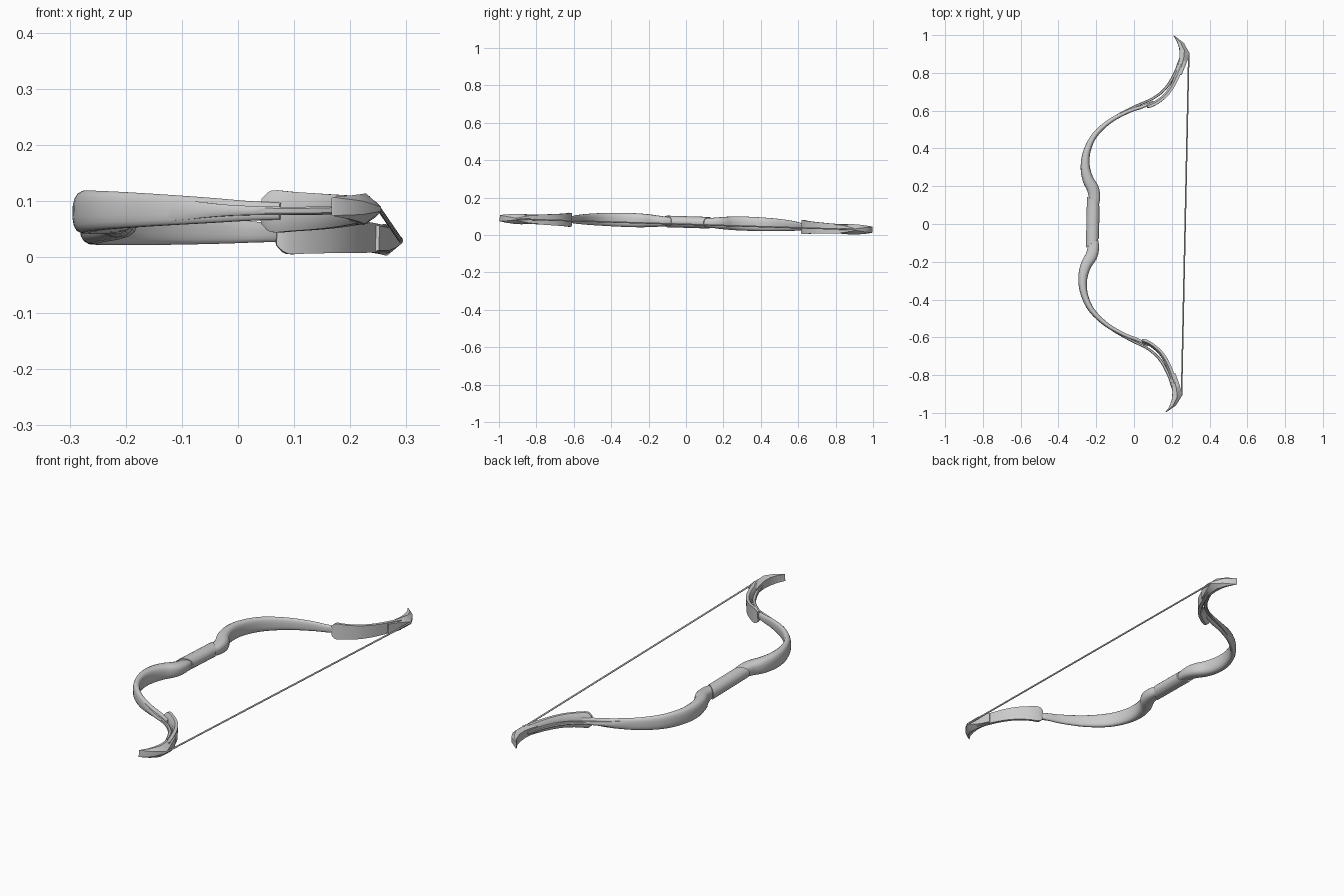
import bpy, math
from mathutils import Vector, Matrix, Euler

if "Cube" in bpy.data.objects:
    bpy.data.objects.remove(bpy.data.objects["Cube"])

# The bow is modelled flat and symmetric in y, then tipped slightly as a whole
TIP = Matrix.Translation((0, 0.0045, 0.064)) @ Euler((-0.031, 0.024, -0.022)).to_matrix().to_4x4()


def make(name, rings, mirror=True, angle=40):
    """Skin a list of vertex rings into a closed solid."""
    n = len(rings[0])
    verts = [v for r in rings for v in r]
    faces = [(i * n + j, i * n + (j + 1) % n, (i + 1) * n + (j + 1) % n, (i + 1) * n + j)
             for i in range(len(rings) - 1) for j in range(n)]
    last = (len(rings) - 1) * n
    faces += [tuple(reversed(range(n))), tuple(range(last, last + n))]
    me = bpy.data.meshes.new(name)
    me.from_pydata(verts, [], faces)
    ob = bpy.data.objects.new(name, me)
    bpy.context.collection.objects.link(ob)
    bpy.ops.object.select_all(action='DESELECT')
    ob.select_set(True)
    bpy.context.view_layer.objects.active = ob
    bpy.ops.object.mode_set(mode='EDIT')
    bpy.ops.mesh.select_all(action='SELECT')
    bpy.ops.mesh.normals_make_consistent(inside=False)
    bpy.ops.object.mode_set(mode='OBJECT')
    bpy.ops.object.shade_smooth_by_angle(angle=math.radians(angle))
    if mirror:
        m = ob.modifiers.new('mirror', 'MIRROR')
        m.use_axis = (False, True, False)
    ob.matrix_world = TIP
    return ob


def smooth(stations, steps):
    """Catmull-Rom resampling of (x, y, half thickness, half width)."""
    p = [Vector(s) for s in stations]
    p = [2 * p[0] - p[1]] + p + [2 * p[-1] - p[-2]]
    out = []
    for a, b, c, d in zip(p, p[1:], p[2:], p[3:]):
        for k in range(steps):
            t = k / steps
            out.append(0.5 * (2 * b + (c - a) * t + (2 * a - 5 * b + 4 * c - d) * t * t
                              + (3 * b - a - 3 * c + d) * t ** 3))
    return out + [p[-2]]


def sweep(name, stations, profile, steps=4):
    """Sweep a (thickness, width) profile along a path in the xy plane."""
    s = smooth(stations, steps)
    rings = []
    for i, q in enumerate(s):
        d = s[min(i + 1, len(s) - 1)] - s[max(i - 1, 0)]
        t = Vector((d[0], d[1])).normalized()
        rings.append([(q[0] - t.y * u * q[2], q[1] + t.x * u * q[2], w * q[3]) for u, w in profile])
    return make(name, rings)


def rounded(n, power):
    pts = []
    for k in range(n):
        a = 2 * math.pi * (k + 0.5) / n
        c, s = math.cos(a), math.sin(a)
        pts.append((math.copysign(abs(c) ** power, c), math.copysign(abs(s) ** power, s)))
    return pts


# Recurved limbs
sweep('limb', [
    (-.215, .080, .024, .022), (-.212, .130, .030, .027), (-.222, .178, .032, .032),
    (-.250, .230, .029, .036), (-.265, .300, .024, .038), (-.256, .380, .019, .037),
    (-.215, .465, .015, .034), (-.135, .540, .012, .029), (-.040, .592, .010, .023),
    (.030, .617, .009, .018), (.090, .645, .007, .015)], rounded(16, .75))

# Narrow rib along the back of each limb
sweep('back_rib', [
    (-.135, .545, .006, .022), (-.080, .580, .007, .018), (0, .622, .007, .010),
    (.090, .665, .007, .0075), (.155, .722, .008, .0075), (.200, .800, .008, .0075),
    (.225, .870, .008, .008)], rounded(8, .6))

# Broad plate on the string side of each limb end
sweep('end_plate', [
    (.055, .622, .009, .022), (.073, .626, .011, .037), (.110, .645, .011, .035),
    (.155, .683, .011, .032), (.190, .735, .012, .029), (.218, .800, .013, .026),
    (.240, .865, .014, .024)], [(-1, -1), (-1, 1), (.2, 1), (1, .5), (1, -.5), (.2, -1)], 3)

# Flared horn tips: outer point, inner point, half widths outer / middle / inner
horn = []
for ox, oy, ix, iy, zo, zm, zi in [
        (.205, .800, .235, .790, .012, .025, .022), (.217, .850, .253, .835, .016, .026, .020),
        (.223, .890, .265, .870, .018, .028, .013), (.220, .930, .274, .908, .019, .027, .004),
        (.208, .966, .243, .960, .018, .022, .012), (.188, .997, .195, .995, .016, .017, .016)]:
    mx, my = (ox + ix) / 2, (oy + iy) / 2
    horn.append([(ox, oy, zo), (mx, my, zm), (ix, iy, zi), (ix, iy, -zi), (mx, my, -zm), (ox, oy, -zo)])
make('horn_tip', horn, angle=30)

# Grip sleeve with slanted ends
N = 20
circle = [(math.cos(2 * math.pi * k / N), math.sin(2 * math.pi * k / N)) for k in range(N)]
make('grip', [[(-.218 + .034 * c, e * (.110 - .025 * c), .031 * s) for c, s in circle] for e in (-1, 1)],
     mirror=False)

# Bow string
make('string', [[(.271 + .004 * c, y, .004 * s) for c, s in circle[::2]] for y in (-.908, .908)],
     mirror=False)
